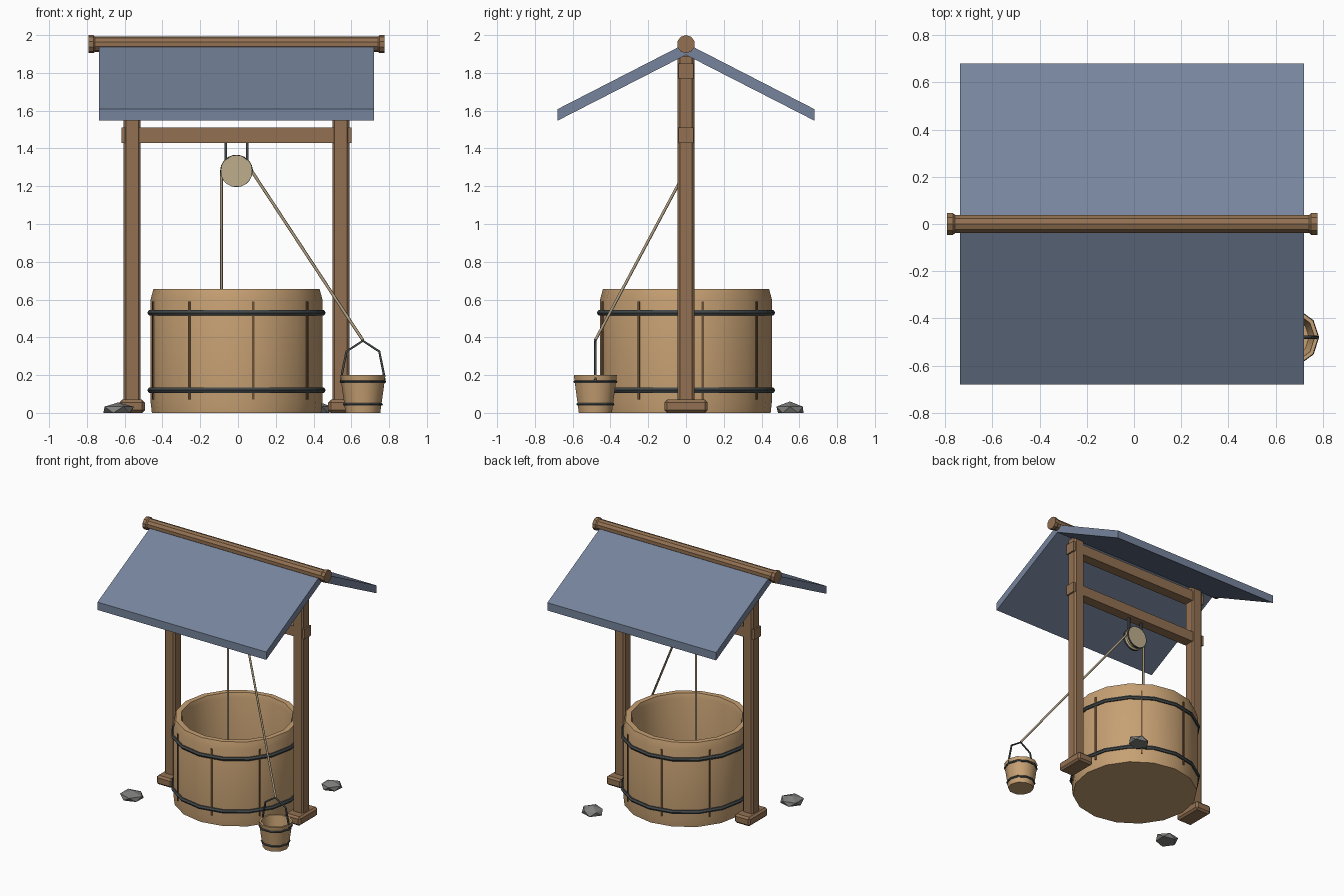
import bpy, bmesh, random
from math import sin, cos, pi, radians
from mathutils import Vector, Matrix

if "Cube" in bpy.data.objects:
    bpy.data.objects.remove(bpy.data.objects["Cube"], do_unlink=True)

CX = -0.008  # centre line of the well


def material(name, r, g, b):
    lin = [((c / 255 + 0.055) / 1.055) ** 2.4 for c in (r, g, b)] + [1.0]
    m = bpy.data.materials.new(name)
    m.use_nodes = True
    m.diffuse_color = lin
    m.node_tree.nodes["Principled BSDF"].inputs["Base Color"].default_value = lin
    return m


TIMBER = material("timber brown", 146, 113, 82)
STAVE = material("stave tan", 198, 160, 115)
BATTEN = material("dark batten", 112, 84, 56)
SLATE = material("slate blue", 118, 132, 156)
IRON = material("dark iron", 66, 71, 72)
ROPE = material("rope beige", 166, 150, 122)
WHEEL = material("pale wood", 190, 174, 140)
STONE = material("grey stone", 128, 128, 126)


def finish(name, bm, mat, smooth=None):
    bmesh.ops.recalc_face_normals(bm, faces=bm.faces)
    mesh = bpy.data.meshes.new(name)
    bm.to_mesh(mesh)
    bm.free()
    mesh.materials.append(mat)
    obj = bpy.data.objects.new(name, mesh)
    bpy.context.collection.objects.link(obj)
    if smooth:
        bpy.ops.object.select_all(action='DESELECT')
        obj.select_set(True)
        bpy.context.view_layer.objects.active = obj
        bpy.ops.object.shade_smooth_by_angle(angle=radians(smooth))
    return obj


def box(name, centre, size, mat, bevel=0.0, turn=0.0):
    bm = bmesh.new()
    bmesh.ops.create_cube(bm, size=1)
    bmesh.ops.scale(bm, vec=size, verts=bm.verts)
    bmesh.ops.rotate(bm, matrix=Matrix.Rotation(turn, 3, 'Z'), verts=bm.verts)
    bmesh.ops.translate(bm, vec=centre, verts=bm.verts)
    obj = finish(name, bm, mat)
    if bevel:
        mod = obj.modifiers.new("bevel", 'BEVEL')
        mod.width, mod.segments = bevel, 1
    return obj


def lathe(name, profile, sides, centre, mat, smooth=None, axis=None, closed=False):
    """Turn a (radius, height) profile around z, then tip it onto another axis."""
    bm = bmesh.new()
    rings = []
    for i in range(sides):
        a = 2 * pi * i / sides
        rings.append([bm.verts.new((r * cos(a), r * sin(a), z)) for r, z in profile])
    count = len(profile) if closed else len(profile) - 1
    for i in range(sides):
        p, q = rings[i], rings[(i + 1) % sides]
        for j in range(count):
            k = (j + 1) % len(profile)
            bm.faces.new((p[j], q[j], q[k], p[k]))
    bmesh.ops.remove_doubles(bm, verts=bm.verts, dist=1e-5)
    if axis:
        bmesh.ops.rotate(bm, matrix=Matrix.Rotation(pi / 2, 3, axis), verts=bm.verts)
    bmesh.ops.translate(bm, vec=centre, verts=bm.verts)
    return finish(name, bm, mat, smooth)


def hoop(name, radius, half, sides, centre, mat):
    ring = [(radius + half * cos(i * pi / 3), half * sin(i * pi / 3)) for i in range(6)]
    return lathe(name, ring, sides, centre, mat, 30, closed=True)


def tube(name, points, radius, mat):
    curve = bpy.data.curves.new(name, 'CURVE')
    curve.dimensions = '3D'
    curve.bevel_depth, curve.bevel_resolution = radius, 1
    curve.use_fill_caps = True
    spline = curve.splines.new('POLY')
    spline.points.add(len(points) - 1)
    for p, co in zip(spline.points, points):
        p.co = (*co, 1)
    curve.materials.append(mat)
    obj = bpy.data.objects.new(name, curve)
    bpy.context.collection.objects.link(obj)
    bpy.ops.object.select_all(action='DESELECT')
    obj.select_set(True)
    bpy.context.view_layer.objects.active = obj
    bpy.ops.object.convert(target='MESH')


# Well tub: open staved barrel with a bevelled rim
lathe("well_tub", [(0, 0), (0.448, 0), (0.455, 0.06), (0.455, 0.6), (0.44, 0.655),
                   (0.4, 0.655), (0.39, 0.62), (0.39, 0.05), (0, 0.05)],
      16, (CX, 0, 0), STAVE, 30)
for label, z in (("lower", 0.12), ("upper", 0.53)):
    hoop("tub_hoop_" + label, 0.456, 0.016, 16, (CX, 0, z), IRON)
for i in range(8):
    a = radians(11.25 + 45 * i)
    box(f"tub_batten_{i}", (CX + 0.447 * cos(a), 0.447 * sin(a), 0.33),
        (0.014, 0.012, 0.52), BATTEN, turn=a)

# Timber frame
for side, label in ((-1, "right"), (1, "left")):
    x = CX + side * 0.553
    box("post_" + label, (x, 0, 0.95), (0.09, 0.09, 1.9), TIMBER, 0.012)
    box("post_foot_" + label, (x, 0, 0.035), (0.135, 0.23, 0.07), TIMBER, 0.014)
for label, z in (("lower", 1.47), ("upper", 1.81)):
    box("cross_beam_" + label, (CX, 0, z), (1.22, 0.08, 0.08), TIMBER)

# Roof: bent slab pushed out along x, with a ridge log on top
section = [(-0.68, 1.608), (0, 1.957), (0.68, 1.608), (0.68, 1.547), (0, 1.895), (-0.68, 1.547)]
bm = bmesh.new()
ends = [[bm.verts.new((CX + x, y, z)) for y, z in section] for x in (-0.728, 0.728)]
for i in range(6):
    j = (i + 1) % 6
    bm.faces.new((ends[0][i], ends[0][j], ends[1][j], ends[1][i]))
for e in ends:
    bm.faces.new((e[0], e[1], e[4], e[5]))
    bm.faces.new((e[1], e[2], e[3], e[4]))
finish("roof", bm, SLATE)
half = [(0, -0.784), (0.048, -0.784), (0.048, -0.758), (0.041, -0.75)]
lathe("ridge_log", half + [(r, -z) for r, z in reversed(half)], 10,
      (CX, 0, 1.952), TIMBER, axis='Y')

# Pulley: grooved wheel on two iron hangers
PZ = 1.28
lathe("pulley_wheel", [(0, -0.03), (0.083, -0.03), (0.083, -0.016), (0.072, -0.008),
                       (0.072, 0.008), (0.083, 0.016), (0.083, 0.03), (0, 0.03)],
      20, (CX, 0, PZ), WHEEL, 30, axis='X')
for rim in (-0.023, 0.023):
    lathe("pulley_rim", [(0.08, -0.007), (0.085, -0.007), (0.085, 0.007), (0.08, 0.007)],
          20, (CX, rim, PZ), IRON, 30, axis='X', closed=True)
for s in (-1, 1):
    box("pulley_hanger", (CX + s * 0.057, 0, 1.385), (0.014, 0.02, 0.11), IRON)

# Bucket
BX, BY = 0.661, -0.48
lathe("bucket", [(0, 0), (0.092, 0), (0.12, 0.2), (0.104, 0.2), (0.08, 0.02), (0, 0.02)],
      10, (BX, BY, 0), STAVE, 40)
for label, r, z in (("lower", 0.098, 0.045), ("upper", 0.115, 0.165)):
    hoop("bucket_hoop_" + label, r, 0.008, 10, (BX, BY, z), IRON)
tube("bucket_handle", [(BX + dx, BY, z) for dx, z in
                       ((-0.114, 0.17), (-0.11, 0.21), (-0.087, 0.325), (0, 0.382),
                        (0.087, 0.325), (0.11, 0.21), (0.114, 0.17))], 0.007, IRON)

# Rope: up from the well, over the wheel, down to the bucket handle
arc = [(CX + 0.079 * cos(radians(a)), 0, PZ + 0.079 * sin(radians(a)))
       for a in range(180, 0, -20)]
tube("rope", [(CX - 0.079, 0, 0.06)] + arc + [(CX + 0.081, -0.003, PZ), (BX, BY, 0.385)],
     0.008, ROPE)

# Loose stones, flattened and cut level with the ground
random.seed(4)
for label, x, y, w in (("front", -0.635, -0.395, 0.095), ("back", 0.42, 0.55, 0.085)):
    bm = bmesh.new()
    bmesh.ops.create_icosphere(bm, subdivisions=1, radius=1)
    for v in bm.verts:
        v.co *= random.uniform(0.88, 1.08)
        v.co = Vector((x + v.co.x * w, y + v.co.y * w * 0.95, max(0, 0.012 + v.co.z * 0.046)))
    bmesh.ops.dissolve_degenerate(bm, dist=1e-5, edges=bm.edges)
    finish("stone_" + label, bm, STONE)
